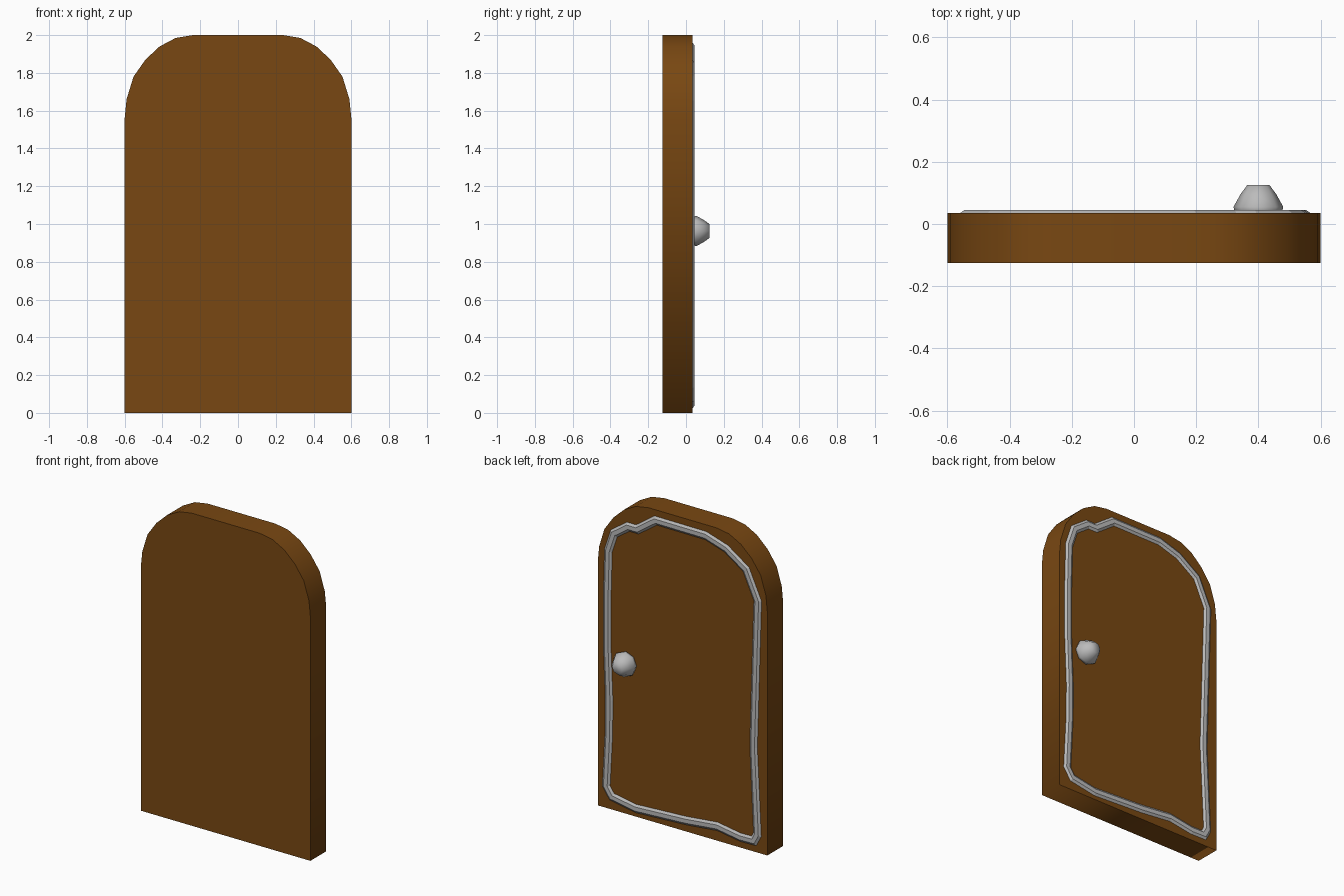
import bpy, bmesh, math
from mathutils import Vector

if "Cube" in bpy.data.objects:
    bpy.data.objects.remove(bpy.data.objects["Cube"])


def material(name, rgb):
    m = bpy.data.materials.new(name)
    m.diffuse_color = (*rgb, 1)
    m.use_nodes = True
    m.node_tree.nodes["Principled BSDF"].inputs["Base Color"].default_value = m.diffuse_color
    return m


BROWN = material("brown wood", (0.19, 0.064, 0.006))
GREY = material("grey metal", (0.5, 0.5, 0.5))


def finish(name, bm, mat):
    bmesh.ops.recalc_face_normals(bm, faces=bm.faces)
    me = bpy.data.meshes.new(name)
    bm.to_mesh(me)
    bm.free()
    me.materials.append(mat)
    ob = bpy.data.objects.new(name, me)
    bpy.context.collection.objects.link(ob)


def bridge(bm, a, b):
    n = len(a)
    for i in range(n):
        bm.faces.new((a[i], a[(i + 1) % n], b[(i + 1) % n], b[i])).smooth = True


# door slab: arched outline, sharp front and back rims, smooth sides
half = [(0.6, 0), (0.6, 1.56), (0.59, 1.66), (0.553, 1.78), (0.49, 1.87),
        (0.415, 1.94), (0.33, 1.985), (0.24, 2.0)]
outline = half + [(-x, z) for x, z in reversed(half)]
bm = bmesh.new()
front, back = [[bm.verts.new((x, y, z)) for x, z in outline] for y in (-0.125, 0.035)]
bridge(bm, front, back)
for ring in (front, back):
    for e in bm.faces.new(ring).edges:
        e.smooth = False
finish("door_slab", bm, BROWN)

# raised trim: wobbly closed path with a chamfered cross-section
path = [(0.525, 1.65), (0.533, 1.36), (0.533, 1.03), (0.52, 0.7), (0.522, 0.48),
        (0.54, 0.14), (0.50, 0.082), (0.33, 0.052), (-0.03, 0.07), (-0.247, 0.092),
        (-0.41, 0.066), (-0.505, 0.068), (-0.53, 0.115), (-0.524, 0.24),
        (-0.503, 0.67), (-0.513, 1.0), (-0.532, 1.61), (-0.45, 1.79), (-0.31, 1.885),
        (-0.165, 1.93), (0.19, 1.932), (0.32, 1.84), (0.385, 1.84), (0.485, 1.77)]
section = [(-0.03, 0.033), (-0.013, 0.045), (0.013, 0.045), (0.03, 0.033)]
bm = bmesh.new()
rings = []
pts = [Vector(p) for p in path]
for i, p in enumerate(pts):
    d1 = (p - pts[i - 1]).normalized()
    d2 = (pts[(i + 1) % len(pts)] - p).normalized()
    t = (d1 + d2).normalized()
    side = Vector((-t.y, t.x)) / max(t.dot(d1), 0.8)
    rings.append([bm.verts.new((p.x + side.x * w, y, p.y + side.y * w)) for w, y in section])
for i, ring in enumerate(rings):
    bridge(bm, rings[i - 1], ring)
for f in bm.faces:
    f.smooth = False
finish("trim", bm, GREY)

# knob: eight-sided tapered turning
bm = bmesh.new()
rings = []
for r, y in [(0.074, 0.03), (0.08, 0.055), (0.058, 0.095), (0.036, 0.125)]:
    rings.append([bm.verts.new((0.4 + r * math.cos(k * math.tau / 8), y,
                                0.963 + r * math.sin(k * math.tau / 8))) for k in range(8)])
for a, b in zip(rings, rings[1:]):
    bridge(bm, a, b)
for ring in (rings[0], rings[-1]):
    bm.faces.new(ring).smooth = True
finish("knob", bm, GREY)
